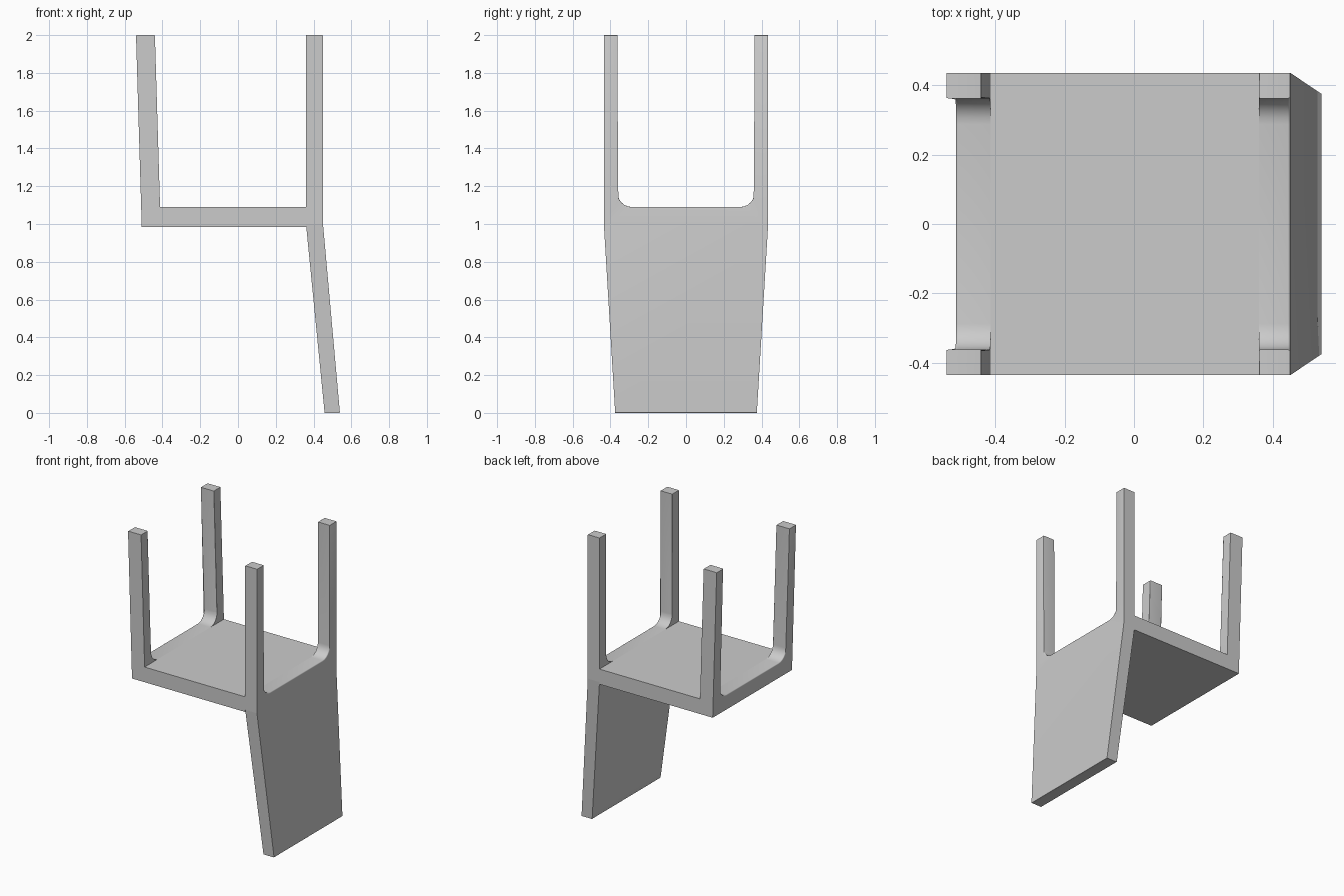
import bpy, bmesh, math

if "Cube" in bpy.data.objects:
    bpy.data.objects.remove(bpy.data.objects["Cube"])

GREY = (0.6, 0.6, 0.6, 1)
mat = bpy.data.materials.new("plain grey")
mat.use_nodes = True
mat.diffuse_color = GREY
mat.node_tree.nodes["Principled BSDF"].inputs["Base Color"].default_value = GREY

HALF = 0.435             # half depth of the seat
LEG = 0.073              # leg depth
UNDER, TOP = 0.985, 1.09 # the two faces of the seat slab
R = 0.075                # fillet between leg and seat


def finish(name, bm, bevel=0):
    mesh = bpy.data.meshes.new(name)
    bmesh.ops.recalc_face_normals(bm, faces=bm.faces)
    bm.to_mesh(mesh)
    bm.free()
    mesh.materials.append(mat)
    ob = bpy.data.objects.new(name, mesh)
    bpy.context.collection.objects.link(ob)
    bpy.ops.object.select_all(action="DESELECT")
    ob.select_set(True)
    bpy.context.view_layer.objects.active = ob
    if bevel:
        mod = ob.modifiers.new("soft edges", "BEVEL")
        mod.limit_method = "WEIGHT"
        mod.width = bevel
        mod.segments = 4
        bpy.ops.object.modifier_apply(modifier=mod.name)
    bpy.ops.object.shade_smooth_by_angle(angle=math.radians(30))


def end_frame(name, x0, x1, outward, base, bend):
    """Two legs joined by a filleted rail; base lists the lower half outline."""
    half = base + [(HALF, 2), (HALF - LEG, 2)]
    cy, cz = HALF - LEG - R, TOP + R
    for i in range(7):
        a = math.radians(15 * i)
        half.append((cy + R * math.cos(a), cz - R * math.sin(a)))
    outline = half + [(-y, z) for y, z in reversed(half)]
    bm = bmesh.new()
    face = bm.faces.new([bm.verts.new((x0, y, z)) for y, z in outline])
    ext = bmesh.ops.extrude_face_region(bm, geom=[face])
    for v in ext["geom"]:
        if isinstance(v, bmesh.types.BMVert):
            v.co.x = x1
    # crease line where the frame bends
    bmesh.ops.bisect_plane(bm, geom=bm.verts[:] + bm.edges[:] + bm.faces[:],
                           plane_co=(0, 0, 1), plane_no=(0, 0, 1))
    # rounding: wide on the rail, narrow on legs and panel foot
    weight = bm.edges.layers.float.new("bevel_weight_edge")
    outer_x = x1 if outward > 0 else x0
    for e in bm.edges:
        a, b = (v.co for v in e.verts)
        mid = (a + b) / 2
        along_x = abs(a.x - b.x) > 0.01
        inner_side = abs(mid.y) < HALF - 0.001
        if along_x:
            continue
        on_outer = abs(mid.x - outer_x) < 0.001
        if mid.z > 1.2 and inner_side:
            e[weight] = 0.35
        elif mid.z > 1.05 and inner_side and on_outer:
            e[weight] = 1
        elif mid.z < 0.1 and base[0][1] == 0:
            e[weight] = 0.35
    for v in bm.verts:
        v.co.x = bend(v.co.x, v.co.z)
    finish(name, bm, 0.04)


# Straight legs with the tapered, leaning back panel below them
end_frame("back_panel_and_legs", 0.36, 0.45, 1,
          [(0.375, 0), (HALF, 1)],
          lambda x, z: x if z >= 1 else 0.405 + (x - 0.405) * (0.9 + 0.1 * z)
          + 0.094 * (1 - z))

# Splayed legs at the other end
end_frame("splayed_legs", -0.51, -0.41, -1,
          [(HALF, UNDER)],
          lambda x, z: x - 0.03 * max(0, z - 1))

# Seat slab between the two ends
bm = bmesh.new()
bmesh.ops.create_cube(bm, size=1)
for v in bm.verts:
    v.co.x = 0.36 if v.co.x > 0 else -0.413
    v.co.y *= 2 * HALF
    v.co.z = TOP if v.co.z > 0 else UNDER
finish("seat", bm)
